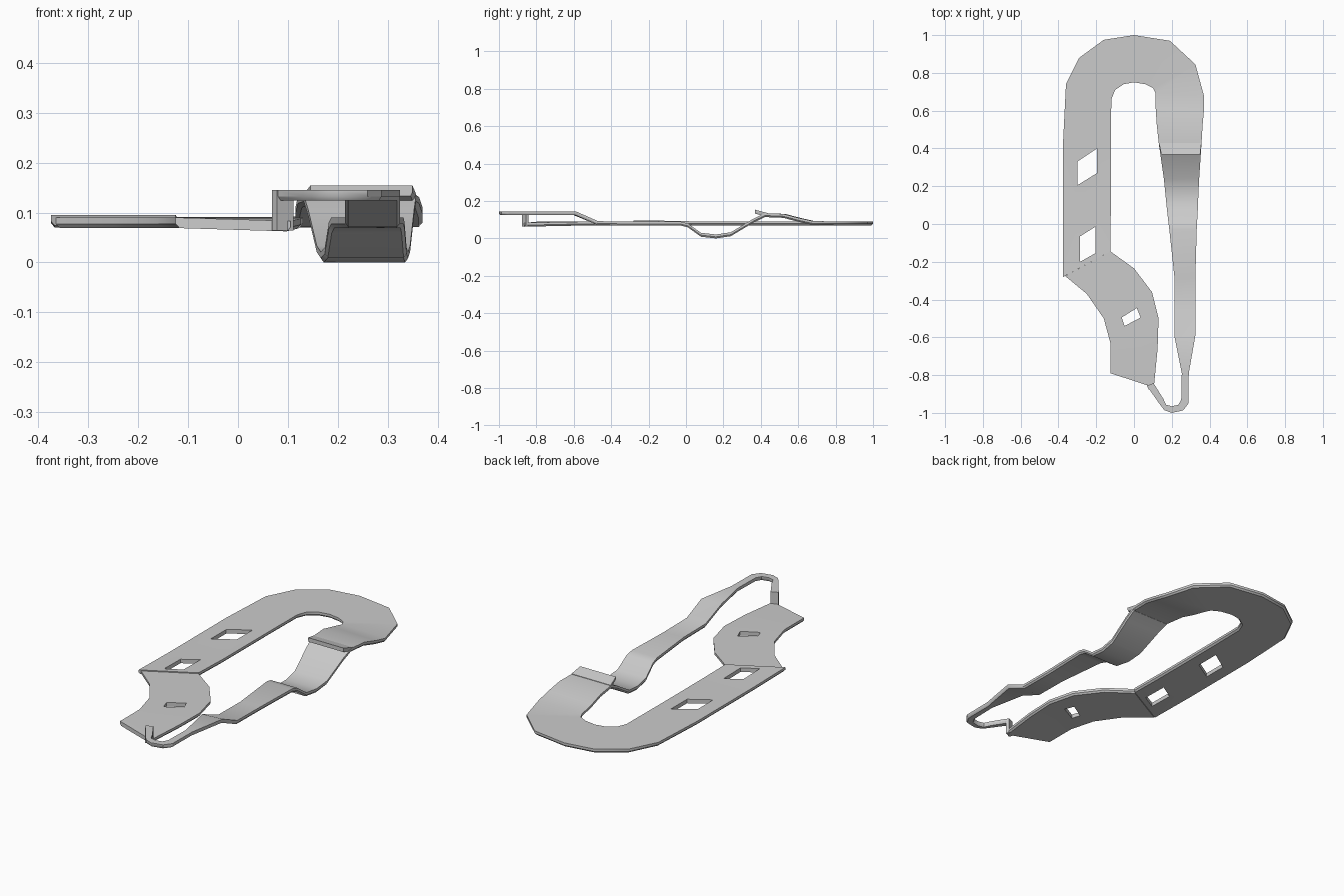
import bpy, bmesh, math
from mathutils import Vector

if "Cube" in bpy.data.objects:
    bpy.data.objects.remove(bpy.data.objects["Cube"])

T = 0.021  # ribbon thickness


def finish(name, bm):
    bmesh.ops.recalc_face_normals(bm, faces=bm.faces)
    me = bpy.data.meshes.new(name)
    bm.to_mesh(me)
    bm.free()
    ob = bpy.data.objects.new(name, me)
    bpy.context.collection.objects.link(ob)
    return ob


def select(ob):
    bpy.ops.object.select_all(action='DESELECT')
    ob.select_set(True)
    bpy.context.view_layer.objects.active = ob


def smooth(ob):
    select(ob)
    bpy.ops.object.shade_smooth_by_angle(angle=math.radians(35))


def ribbon(name, stations, inset=0.008):
    """Loft a slab with chamfered underside; station = edge A xy, edge B xy, top z A, top z B."""
    bm = bmesh.new()
    rings = []
    for s in stations:
        ax, ay, bx, by, za = s[:5]
        zb = s[5] if len(s) > 5 else za
        a, b = Vector((ax, ay, za)), Vector((bx, by, zb))
        d = (b - a).normalized() * inset
        mid, low = Vector((0, 0, -T * 0.6)), Vector((0, 0, -T))
        pts = [a, b, b + mid, b + low - d, a + low + d, a + mid]
        rings.append([bm.verts.new(p) for p in pts])
    for r, q in zip(rings, rings[1:]):
        for i in range(6):
            j = (i + 1) % 6
            bm.faces.new((r[i], r[j], q[j], q[i]))
    bm.faces.new(rings[0])
    bm.faces.new(rings[-1])
    return finish(name, bm)


def prism(name, pts, z0, z1):
    bm = bmesh.new()
    lo = [bm.verts.new((x, y, z0)) for x, y in pts]
    hi = [bm.verts.new((x, y, z1)) for x, y in pts]
    bm.faces.new(lo)
    bm.faces.new(hi)
    n = len(pts)
    for i in range(n):
        j = (i + 1) % n
        bm.faces.new((lo[i], lo[j], hi[j], hi[i]))
    return finish(name, bm)


def cut(ob, pts):
    cutter = prism("hole_cutter", pts, -0.1, 0.3)
    cutter.hide_render = True
    m = ob.modifiers.new("hole", 'BOOLEAN')
    m.operation, m.solver, m.object = 'DIFFERENCE', 'EXACT', cutter
    select(ob)
    bpy.ops.object.modifier_apply(modifier=m.name)
    bpy.data.objects.remove(cutter)


# wide track: left straight, top bend and rise on the right
main = ribbon("wide_track", [
    (-.375, -.28, -.125, -.145, .095),
    (-.375, -.02, -.123, .05, .091),
    (-.375, .44, -.122, .44, .091),
    (-.36, .74, -.12, .66, .091),
    (-.29, .88, -.10, .71, .091),
    (-.16, .975, -.055, .74, .091),
    (0, 1, 0, .75, .091),
    (.19, .97, .06, .74, .091),
    (.325, .845, .10, .72, .091),
    (.37, .68, .115, .69, .092),
    (.37, .60, .115, .61, .11),
    (.363, .52, .12, .53, .131),
    (.357, .42, .132, .42, .135)])
cut(main, [(-.30, .33), (-.195, .40), (-.195, .27), (-.30, .205)])
cut(main, [(-.285, -.065), (-.205, -.015), (-.205, -.155), (-.285, -.2)])

# narrow track: dip, straight, rise and thin hairpin
narrow = ribbon("narrow_track", [
    (.357, .42, .132, .42, .134),
    (.353, .36, .141, .36, .105),
    (.345, .24, .158, .24, .033),
    (.341, .16, .166, .16, .021),
    (.338, .08, .174, .08, .030),
    (.334, .01, .182, .01, .080),
    (.332, -.03, .187, -.03, .090),
    (.325, -.28, .215, -.29, .090),
    (.325, -.47, .215, -.47, .092),
    (.325, -.59, .215, -.60, .145),
    (.29, -.79, .253, -.79, .145),
    (.288, -.95, .25, -.93, .145),
    (.26, -.987, .235, -.957, .145),
    (.20, -1.0, .20, -.965, .145),
    (.16, -.985, .17, -.957, .145),
    (.13, -.945, .155, -.925, .145),
    (.07, -.86, .105, -.845, .145)], 0.006)

# take-off lip above the dip
lip = ribbon("jump_lip", [
    (.357, .43, .132, .43, .137),
    (.35, .368, .145, .368, .154)], 0.004)

# curved lower track
lower = ribbon("lower_track", [
    (-.365, -.275, -.125, -.145, .090),
    (-.25, -.37, 0, -.235, .090),
    (-.16, -.50, .095, -.36, .090),
    (-.125, -.63, .13, -.50, .090),
    (-.125, -.70, .125, -.66, .090, .088),
    (-.125, -.79, .105, -.865, .090, .083)])
cut(lower, [(-.065, -.495), (.015, -.445), (.035, -.495), (-.05, -.54)])

# upright joining the hairpin to the lower track
post = prism("end_post", [(.068, -.857), (.104, -.842), (.111, -.856), (.078, -.876)], .064, .145)

for ob in (main, narrow, lip, lower, post):
    smooth(ob)
